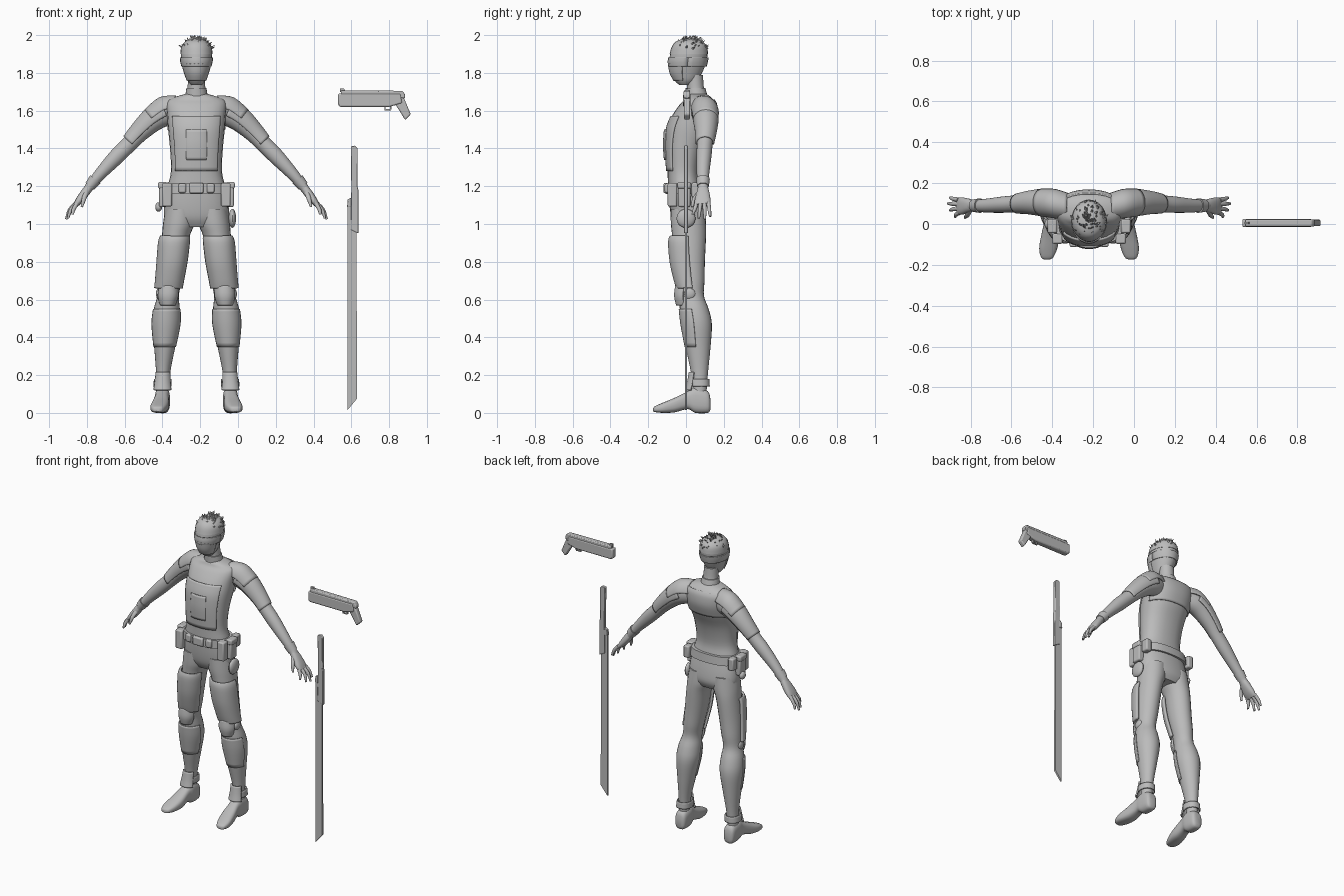
import bpy, bmesh, math, random
from mathutils import Vector as V

random.seed(4)
CX = -0.22          # the figure stands left of the loose props
N = 24
grey = bpy.data.materials.new("plain_grey")
grey.diffuse_color = (0.5, 0.5, 0.5, 1)


def finish(bm, name, off=CX, angle=40, bevel=0, solid=0):
    bmesh.ops.recalc_face_normals(bm, faces=bm.faces)
    me = bpy.data.meshes.new(name)
    bm.to_mesh(me)
    bm.free()
    ob = bpy.data.objects.new(name, me)
    bpy.context.collection.objects.link(ob)
    ob.location.x = off
    me.materials.append(grey)
    bpy.ops.object.select_all(action='DESELECT')
    ob.select_set(True)
    bpy.context.view_layer.objects.active = ob
    bpy.ops.object.shade_smooth_by_angle(angle=math.radians(angle))
    if solid:
        m = ob.modifiers.new("thickness", 'SOLIDIFY')
        m.thickness, m.offset = solid, 0
    if bevel:
        m = ob.modifiers.new("soft_edges", 'BEVEL')
        m.width, m.segments = bevel, 2
    return ob


# Rings are (centre, half axis, half axis)
def flat(z, cx, hw, y0, y1):
    return V((cx, (y0 + y1) / 2, z)), V((hw, 0, 0)), V((0, (y1 - y0) / 2, 0))


def upright(y, cx, hw, z0, z1):
    return V((cx, y, (z0 + z1) / 2)), V((hw, 0, 0)), V((0, 0, (z1 - z0) / 2))


def limb(pts):
    out = []
    for i, (x, y, z, r, ry) in enumerate(pts):
        a, b = pts[max(i - 1, 0)], pts[min(i + 1, len(pts) - 1)]
        d = V((b[0] - a[0], 0, b[2] - a[2])).normalized()
        out.append((V((x, y, z)), V((-d.z, 0, d.x)) * r, V((0, ry, 0))))
    return out


def side(rings, s):
    def f(v): return V((v.x * s, v.y, v.z))
    return [tuple(f(v) for v in r) for r in rings]


def grow(rings, k):
    return [(c, u * k, v * k) for c, u, v in rings]


def smooth_rings(rings, k=4):
    out = []
    for i in range(len(rings) - 1):
        q = [rings[max(i - 1, 0)], rings[i], rings[i + 1], rings[min(i + 2, len(rings) - 1)]]
        for j in range(k):
            t = j / k
            out.append(tuple(0.5 * (2 * b + (c - a) * t + (2 * a - 5 * b + 4 * c - d) * t * t
                       + (3 * b - a - 3 * c + d) * t ** 3) for a, b, c, d in zip(*q)))
    return out + [rings[-1]]


def loft(name, rings, p=2.0, arc=None, solid=0.012, k=4):
    """Closed skin through the rings, or an open shell over an arc in degrees."""
    bm = bmesh.new()
    a0, a1 = arc or (0, 360)
    n = N if not arc else N + 1
    rows = []
    for c, u, v in smooth_rings(rings, k):
        row = []
        for i in range(n):
            a = math.radians(a0 + (a1 - a0) * i / N)
            ca, sa = math.cos(a), math.sin(a)
            row.append(bm.verts.new(c + u * math.copysign(abs(ca) ** (2 / p), ca)
                                    + v * math.copysign(abs(sa) ** (2 / p), sa)))
        rows.append(row)
    for r, q in zip(rows, rows[1:]):
        for i in range(N):
            j = (i + 1) % n
            bm.faces.new((r[i], r[j], q[j], q[i]))
    if not arc:
        bm.faces.new(rows[0])
        bm.faces.new(rows[-1])
    return finish(bm, name, solid=solid if arc else 0)


def box(name, loc, size, bevel=0.008):
    bm = bmesh.new()
    bmesh.ops.create_cube(bm, size=1)
    for v in bm.verts:
        v.co = V([v.co[i] * size[i] + loc[i] for i in range(3)])
    return finish(bm, name, bevel=bevel)


def ball(name, loc, size):
    bm = bmesh.new()
    bmesh.ops.create_uvsphere(bm, u_segments=20, v_segments=12, radius=1)
    for v in bm.verts:
        v.co = V([v.co[i] * size[i] + loc[i] for i in range(3)])
    return finish(bm, name)


def slab(name, pts, half, y=0.0, bevel=0.0):
    """Outline in x and z, given thickness in y."""
    bm = bmesh.new()
    a, b = ([bm.verts.new((x, y + s * half, z)) for x, z in pts] for s in (-1, 1))
    bm.faces.new(a)
    bm.faces.new(b)
    for i in range(len(pts)):
        j = (i + 1) % len(pts)
        bm.faces.new((a[i], a[j], b[j], b[i]))
    return finish(bm, name, off=0, bevel=bevel)


# Torso with chest plate and back yoke
torso = [flat(z, 0, w, a, b) for z, w, a, b in [
    (0.985, .13, -.05, .085), (1.03, .168, -.075, .105), (1.1, .17, -.088, .10), (1.2, .152, -.095, .08),
    (1.28, .135, -.098, .07), (1.4, .14, -.105, .095), (1.5, .15, -.10, .14), (1.57, .155, -.075, .16),
    (1.63, .16, -.035, .158), (1.657, .148, -.01, .145), (1.677, .1, .0, .125), (1.69, .05, .012, .105)]]
loft("torso", torso, 2.3)
loft("chest_plate", grow(torso[4:8], 1.015), 2.3, (-140, -40))
loft("abdomen_plate", [flat(1.34, 0, .10, -.112, .07), flat(1.42, 0, .105, -.117, .09),
                       flat(1.5, 0, .10, -.112, .12)], 2.3, (-118, -62), .01)
loft("back_yoke", grow(torso[6:10], 1.015), 2.3, (15, 165))
loft("neck", [flat(1.67, 0, .055, .005, .11), flat(1.72, 0, .047, .005, .095), flat(1.79, 0, .045, 0, .09)])
loft("collar", [flat(1.675, 0, .06, .0, .115), flat(1.72, 0, .053, -.003, .102)])

# Head, brow band and visor
head = [flat(z, 0, w, a, b) for z, w, a, b in [
    (1.735, .028, -.035, .025), (1.76, .048, -.06, .06), (1.80, .062, -.08, .085), (1.85, .076, -.088, .105),
    (1.90, .083, -.084, .114), (1.94, .077, -.072, .108), (1.967, .056, -.05, .085), (1.982, .02, -.01, .045)]]
loft("head", head)
loft("brow_band", [flat(1.835, 0, .077, -.092, .107), flat(1.86, 0, .083, -.094, .113),
                   flat(1.882, 0, .085, -.091, .117)], 2, (0, 360), .006)
loft("face_mask", grow(head[1:4], 1.04), 2, (-165, -15), .008)

# Short swept hair
loft("hair_cap", grow(head[4:], 1.03))
bm = bmesh.new()
for i in range(80):
    a, e = random.uniform(0, 2 * math.pi), random.uniform(.35, 1.5)
    d = V((math.cos(a) * math.cos(e), math.sin(a) * math.cos(e), math.sin(e)))
    base = V((d.x * .08, .018 + d.y * .092, 1.895 + d.z * .085))
    tip = base + (d * .5 + V((random.uniform(-.4, .4), .5, .25))).normalized() * random.uniform(.02, .035)
    tip.z = min(tip.z, 2.0)
    w = d.cross(V((.3, .2, 1))).normalized() * .013
    h = d.cross(w).normalized() * .01
    ring = [bm.verts.new(base - d * .006 + o) for o in (w, h, -w, -h)]
    t = bm.verts.new(tip)
    for k in range(4):
        bm.faces.new((ring[k], ring[(k + 1) % 4], t))
    bm.faces.new(ring)
finish(bm, "hair_tufts")

# Belt, buckle and hanging gear
loft("belt", [flat(1.16, 0, .172, -.107, .1), flat(1.215, 0, .166, -.107, .095)], 2.4)
box("buckle", (0, -.107, 1.19), (.075, .024, .055))
for s in (-1, 1):
    box("front_belt_box", (s * .075, -.1, 1.19), (.04, .025, .05))
    box("front_pouch", (s * .155, -.072, 1.155), (.05, .05, .125))
    box("side_pouch", (s * .178, -.01, 1.155), (.04, .065, .13))
    box("pouch_flap", (s * .18, -.01, 1.205), (.046, .07, .035))
    box("rear_pouch", (s * .165, .055, 1.18), (.04, .05, .08))
ball("round_flask", (.19, 0, 1.03), (.02, .05, .05))
ball("small_canister", (-.2, .0, 1.09), (.018, .025, .025))

# Legs, plates and shoes
leg = [flat(*r) for r in [
    (1.08, .085, .08, -.082, .1), (1.0, .094, .083, -.08, .106), (.93, .11, .073, -.073, .106),
    (.8, .127, .068, -.066, .1), (.7, .14, .062, -.045, .098), (.62, .15, .057, -.036, .095),
    (.55, .157, .069, -.033, .12), (.47, .161, .073, -.024, .137), (.35, .168, .056, -.002, .13),
    (.22, .176, .038, .025, .117), (.13, .18, .033, .035, .11), (.09, .18, .033, .03, .11)]]
thigh = [flat(.935, .112, .074, -.08, .09), flat(.9, .118, .079, -.088, .095), flat(.8, .128, .077, -.08, .1),
         flat(.71, .14, .072, -.06, .1), flat(.66, .147, .07, -.045, .1)]
shoe = [upright(*r) for r in [
    (.13, .18, .02, .02, .07), (.115, .18, .037, 0, .115), (.05, .18, .04, 0, .135), (.01, .183, .037, .02, .115),
    (-.06, .19, .045, .003, .08), (-.12, .2, .044, 0, .055), (-.163, .205, .03, .004, .036),
    (-.174, .206, .012, .008, .025)]]
for s in (-1, 1):
    loft("leg", side(leg, s))
    loft("thigh_plate", side(thigh, s), 2.2, (-165, 5), .014)
    loft("knee_pad", side([flat(.57, .152, .035, -.045, .05), flat(.62, .15, .05, -.056, .06),
                           flat(.675, .148, .045, -.05, .06)], s), 2.2, (-165, -15), .014)
    ball("knee_joint", (s * .2, .02, .63), (.014, .03, .03))
    loft("shin_guard", side(grow(leg[6:9], 1.035), s), 2, (-170, -10), .006)
    loft("ankle_cuff", side([flat(.12, .18, .05, .0, .11), flat(.16, .179, .044, .01, .115),
                             flat(.215, .177, .039, .02, .12)], s), 2.2, (-150, -30), .01)
    loft("heel_cuff", side([flat(.14, .18, .045, .02, .122), flat(.18, .178, .043, .015, .12)], s), 2.2, (-40, 220), .008)
    loft("shoe", side(shoe, s), 2.8)

# Arms, sleeve plates and hands
arm = limb([(.10, .085, 1.60, .07, .058), (.165, .10, 1.592, .074, .063), (.23, .105, 1.55, .062, .059),
            (.30, .105, 1.485, .05, .049), (.35, .10, 1.43, .043, .042), (.42, .095, 1.36, .042, .04),
            (.50, .09, 1.275, .033, .034), (.56, .09, 1.205, .025, .028), (.585, .09, 1.17, .022, .028)])
palm = limb([(.565, .09, 1.20, .02, .025), (.59, .09, 1.165, .023, .034), (.62, .088, 1.125, .02, .042),
             (.64, .088, 1.10, .013, .04)])
for s in (-1, 1):
    loft("arm", side(arm, s))
    loft("sleeve_plate", side(grow(arm[1:5], 1.06), s), 2, (-105, 105), .01)
    loft("shoulder_cap", side(grow(arm[0:3], 1.08), s), 2, (-80, 80), .01)
    loft("cuff", side(limb([(.535, .09, 1.237, .034, .036), (.565, .09, 1.20, .029, .031)]), s))
    loft("palm", side(palm, s), 2.4)
    for i, (tx, ty, tz) in enumerate([(.655, .035, 1.05), (.68, .068, 1.03), (.69, .1, 1.025), (.68, .128, 1.04)]):
        x0, y0 = .632 + .002 * i, .056 + .021 * i
        loft("finger", side(limb([(x0, y0, 1.11, .011, .011), ((x0 + tx) / 2 + .008, (y0 + ty) / 2, 1.075, .01, .01),
                                  (tx, ty, tz, .006, .006)]), s), k=3)
    loft("thumb", side(limb([(.58, .075, 1.175, .013, .014), (.595, .045, 1.135, .012, .012),
                             (.607, .032, 1.09, .006, .007)]), s), k=3)

# Loose pistol
slab("pistol_slide", [(.545, 1.675), (.545, 1.708), (.87, 1.705), (.885, 1.685), (.885, 1.665)], .017, .005, .006)
slab("pistol_barrel_shroud", [(.53, 1.63), (.53, 1.69), (.86, 1.69), (.87, 1.64), (.8, 1.62), (.54, 1.62)], .02, .005, .009)
slab("pistol_front_sight", [(.54, 1.70), (.54, 1.718), (.56, 1.718), (.57, 1.70)], .006, .005)
slab("pistol_grip", [(.82, 1.65), (.875, 1.675), (.915, 1.58), (.885, 1.55), (.855, 1.60)], .016, .005, .007)
for a, b, c, d in [(.775, .81, 1.602, 1.608), (.775, .782, 1.605, 1.63), (.805, .813, 1.605, 1.645)]:
    slab("trigger_guard", [(a, c), (b, c), (b, d), (a, d)], .005, .005)

# Loose sword
slab("sword_blade", [(.58, .015), (.63, .075), (.627, 1.13), (.58, 1.13)], .006)
slab("sword_handle", [(.597, .97), (.637, .95), (.637, 1.18), (.632, 1.2), (.634, 1.4), (.62, 1.415),
                      (.597, 1.41), (.6, 1.2)], .01, 0, .003)
slab("sword_guard", [(.577, 1.09), (.6, 1.09), (.6, 1.14), (.582, 1.13)], .01, 0, .002)
